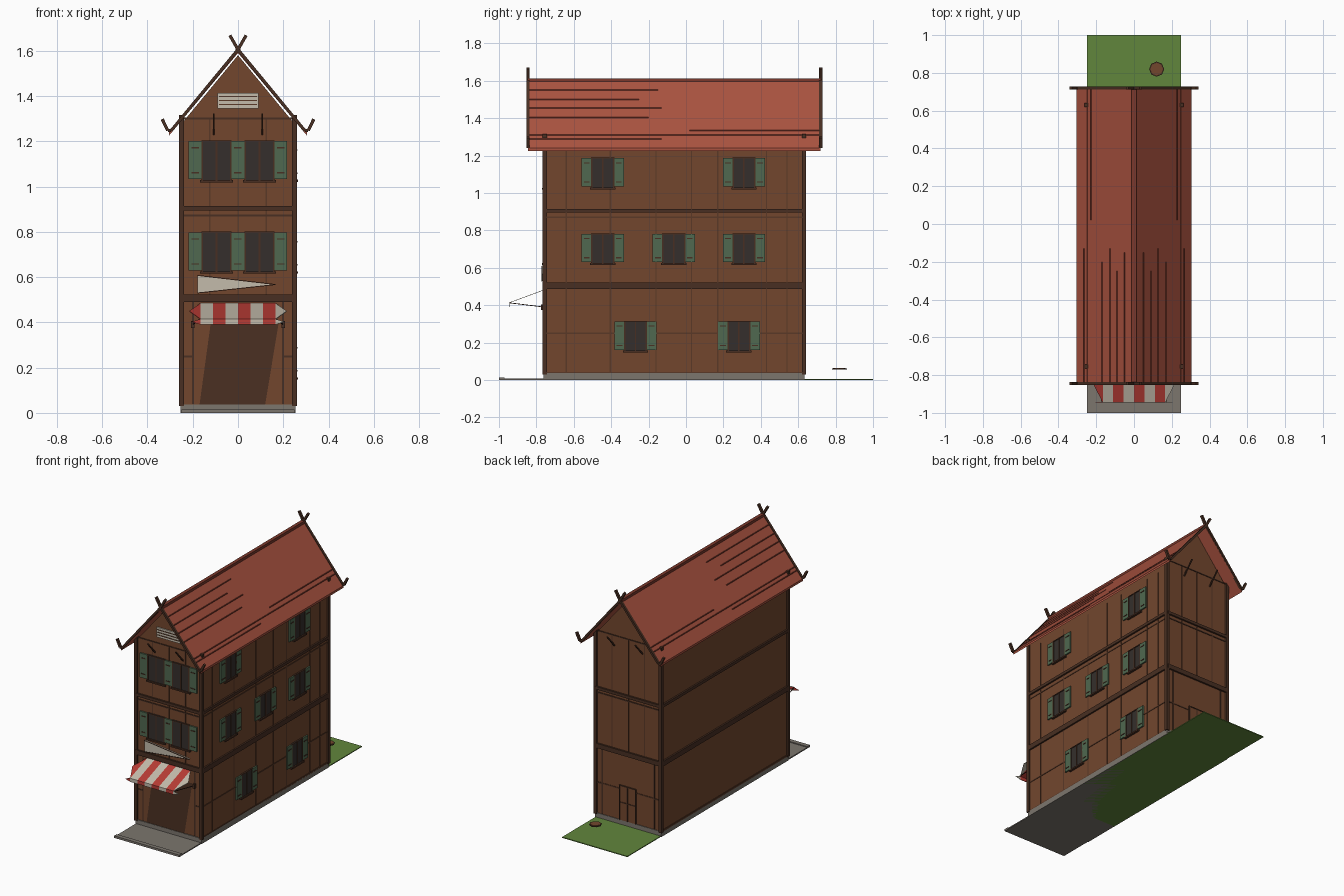
import bpy, bmesh, math
from mathutils import Vector, Matrix

if "Cube" in bpy.data.objects:
    bpy.data.objects.remove(bpy.data.objects["Cube"])

COLORS = {
    "wall": (0.17, 0.062, 0.027), "beam": (0.065, 0.028, 0.016), "roof": (0.40, 0.085, 0.05),
    "seam": (0.20, 0.04, 0.025), "shutter": (0.08, 0.14, 0.08), "pane": (0.035, 0.028, 0.025),
    "white": (0.55, 0.50, 0.41), "red": (0.48, 0.045, 0.035), "grass": (0.12, 0.24, 0.045),
    "stone": (0.20, 0.18, 0.155), "dark": (0.07, 0.03, 0.016), "line": (0.10, 0.04, 0.02)}
MATS = {}
for key, c in COLORS.items():
    MATS[key] = bpy.data.materials.new(key)
    MATS[key].diffuse_color = (*c, 1)
parts = {}  # (name, material) -> bmesh


def part(name, mat):
    return parts.setdefault((name, mat), bmesh.new())


def box(name, mat, lo, hi):
    size = [h - l for l, h in zip(lo, hi)]
    mid = [(h + l) / 2 for l, h in zip(lo, hi)]
    m = Matrix.Translation(mid) @ Matrix.Diagonal((*size, 1))
    bmesh.ops.create_cube(part(name, mat), size=1, matrix=m)


def bar(name, mat, p, q, w, h=None):
    p, q = Vector(p), Vector(q)
    d = q - p
    m = (Matrix.Translation((p + q) / 2) @ d.to_track_quat('Z', 'Y').to_matrix().to_4x4()
         @ Matrix.Diagonal((w, h or w, d.length, 1)))
    bmesh.ops.create_cube(part(name, mat), size=1, matrix=m)


def poly(name, mat, pts, depth=None):
    bm = part(name, mat)
    f = bm.faces.new([bm.verts.new(p) for p in pts])
    if depth:
        r = bmesh.ops.extrude_face_region(bm, geom=[f])
        bmesh.ops.translate(bm, vec=depth, verts=[v for v in r["geom"] if isinstance(v, bmesh.types.BMVert)])


YF, YB, X = -0.755, 0.63, 0.25          # wall planes
RF, RB, RX, RIDGE, EAVE = -0.845, 0.72, 0.305, 1.61, 1.24
SLOPE = (RIDGE - EAVE) / RX

# plot
box("pavement", "stone", (-X, -1, 0), (X, -0.5, 0.008))
box("kerb", "stone", (-X, -1, 0), (X, -0.97, 0.014))
box("lawn", "grass", (-X, -0.5, 0), (X, 1, 0.006))
box("foundation", "stone", (-X - .004, YF - .006, 0), (X + .004, YB + .004, 0.037))

# wall shell with gables
top = 1.58 - X * SLOPE
poly("walls", "wall", [(-X, YF, .035), (X, YF, .035), (X, YF, top), (0, YF, 1.58), (-X, YF, top)],
     (0, YB - YF, 0))

# corner posts, storey beams and rails
for s in (-1, 1):
    for y in (YF, YB):
        box("corner_posts", "beam", (s * X - .011, y - .011, .03), (s * X + .011, y + .011, 1.315))
    for lo, hi, t in ((.487, .522, .011), (.895, .915, .011)):
        xs = sorted((s * (X - .01), s * (X + t)))
        box("side_beams", "beam", (xs[0], YF, lo), (xs[1], YB, hi))
    xs = sorted((s * (X - .01), s * (X + .004)))
    box("side_rails", "line", (xs[0], YF, .030), (xs[1], YB, .042))
for z in (.25, .87):                     # right wall battens
    box("wall_lines", "line", (X, YF, z - .004), (X + .003, YB, z + .004))
for i, y in enumerate((-.64, -.405, -.16, .03, .17, .43, .54)):
    box("wall_lines", "line", (X, y - .003, .04), (X + .003, y + .003, 1.24))
for y, s in ((YF, -1), (YB, 1)):
    for lo, hi, t in ((.49, .522, .012), (.895, .915, .012), (.868, .876, .004), (1.297, 1.304, .004)):
        ys = sorted((y - s * .005, y + s * t))
        box("gable_beams", "beam", (-X, ys[0], lo), (X, ys[1], hi))
    ys = sorted((y, y + s * .003))
    for x in (-.125, 0, .125):
        box("gable_lines", "line", (x - .003, ys[0], .52), (x + .003, ys[1], 1.3))
    for sx in (-1, 1):                   # ground storey framing and eave struts
        xs = sorted((sx * .195, sx * .203))
        box("ground_frame", "beam", (xs[0], ys[0], .04), (xs[1], ys[1], .49))
        xs = sorted((sx * .195, sx * X))
        box("ground_frame", "beam", (xs[0], ys[0], .245), (xs[1], ys[1], .253))
        bar("gable_struts", "beam", (sx * .107, y, 1.23), (sx * .107, y + s * .08, 1.32), .008)
box("back_rail", "line", (-X, YB, .246), (X, YB + .003, .254))

# roof slopes with seams and ridge
for s in (-1, 1):
    poly("roof", "roof", [(0, RF, RIDGE), (s * RX, RF, EAVE), (s * RX, RF, EAVE - .015),
                          (0, RF, RIDGE - .02)], (0, RB - RF, 0))
    for z, y0, y1 in ((1.55, RF, -.15), (1.50, RF, -.25), (1.455, RF, -.13), (1.405, RF, -.2),
                      (1.335, .02, RB), (1.31, RF, RB), (1.29, RF, -.13)):
        x = s * (RIDGE - z) / SLOPE
        bar("roof_seams", "seam", (x, y0, z), (x, y1, z), .005)
box("ridge_cap", "seam", (-.012, RF, RIDGE - .016), (.012, RB, RIDGE + .003))

# bargeboards crossing above the ridge and curling up at the eaves
for y in (RF, RB):
    for s in (-1, 1):
        path = [(s * -.036, 1.668), (0, 1.605), (s * .295, 1.247), (s * .31, 1.247), (s * .335, 1.298)]
        for (a, b), (c, d) in zip(path, path[1:]):
            bar("bargeboards", "beam", (a, y, b), (c, y, d), .017, .014)


def window(c, z0, z1, hw, side, shutters=True):
    """Window on the right wall (side) or on the front wall, centred at c."""
    def slab(name, mat, a, b, lo, hi, t):
        if side:
            box(name, mat, (X - .005, a, lo), (X + t, b, hi))
        else:
            box(name, mat, (a, YF - t, lo), (b, YF + .005, hi))
    slab("window_panes", "pane", c - hw, c + hw, z0, z1, .006)
    for x in (c - hw, c, c + hw):
        slab("window_frames", "beam", x - .004, x + .004, z0, z1, .010)
    slab("window_frames", "beam", c - hw, c + hw, z1 - .006, z1, .010)
    slab("window_sills", "beam", c - hw - .01, c + hw + .01, z0 - .010, z0, .015)
    if shutters:
        for s in (-1, 1):
            a, b = sorted((c + s * hw, c + s * (hw + .055)))
            slab("shutters", "shutter", a, b, z0 + .005, z1 - .003, .010)
            for t in (.18, .82):
                z = z0 + (z1 - z0) * t
                slab("shutter_hinges", "beam", a + .012, b - .012, z - .003, z + .003, .013)


for c, z in ((-.445, 1.03), (.31, 1.03), (-.445, .625), (-.065, .625), (.31, .625), (-.27, .157), (.283, .157)):
    window(c, z, z + .16, .058, True)
for z in (.625, 1.028):
    for s in (-1, 1):
        window(s * .095, z, z + .176, .063, False, False)
    for a in (-.218, -.029, .160):
        box("shutters", "shutter", (a, YF - .010, z + .005), (a + .057, YF, z + .173))
        for t in (.03, .14):
            box("shutter_hinges", "beam", (a + .012, YF - .013, z + t), (a + .045, YF, z + t + .006))

# gable vent
box("vent", "white", (-.09, YF - .008, 1.345), (.09, YF, 1.413))
for z in (1.362, 1.380, 1.398):
    box("vent_slats", "line", (-.085, YF - .012, z - .002), (.085, YF, z + .002))

# shop entrance, wedge-shaped sign
poly("entrance", "dark", [(-.17, YF - .003, .036), (.12, YF - .003, .036), (.18, YF - .003, .40),
                          (-.12, YF - .003, .40)])
poly("sign", "white", [(-.178, YF - .016, .53), (.165, YF - .016, .567), (-.178, YF - .016, .607)],
     (0, .012, 0))
bar("sign_edge", "beam", (-.178, YF - .016, .53), (.165, YF - .016, .567), .004)
bar("sign_edge", "beam", (-.178, YF - .016, .607), (.165, YF - .016, .567), .004)

# striped awning with valance and arms
YA, W = -.945, .055
for i in range(6):
    x0 = (i - 3) * W
    x1, col = x0 + W, ("red" if i % 2 else "white")
    poly("awning_" + col, col, [(x0, YF, .485), (x0, YA, .415), (x1, YA, .415), (x1, YF, .485)], (0, 0, -.003))
    poly("awning_" + col, col, [(x0, YA, .415), (x0, YA, .39), (x1, YA, .39), (x1, YA, .415)], (0, .003, 0))
for s, col in ((-1, "red"), (1, "white")):
    e = s * 3 * W
    poly("awning_" + col, col, [(e, YF, .485), (e, YA, .415), (s * .215, -.85, .45)], (0, 0, -.003))
    poly("awning_" + col, col, [(e, YA, .415), (e, YA, .39), (s * .205, YA, .402)], (0, .003, 0))
    bar("awning_arms", "beam", (s * .2, YF, .39), (s * .17, YA, .413), .004)
    box("awning_mounts", "beam", (s * .2 - .008, YF - .02, .375), (s * .2 + .008, YF, .405))

# back door: raised boards and frame
box("back_door", "wall", (-.055, YB, .037), (.065, YB + .005, .275))
for x in (-.058, .005, .065):
    box("back_door_frame", "beam", (x - .003, YB, .037), (x + .003, YB + .008, .278))
for z in (.16, .275):
    box("back_door_frame", "beam", (-.058, YB, z - .003), (.065, YB + .008, z + .003))

# small round garden table top
for r, z, mat in ((.040, .060, "beam"), (.033, .063, "wall")):
    bmesh.ops.create_cone(part("garden_top", mat), cap_ends=True, segments=8, radius1=r, radius2=r,
                          depth=.005, matrix=Matrix.Translation((.12, .82, z)))

# turn the collected parts into objects
for (name, mat), bm in parts.items():
    bmesh.ops.recalc_face_normals(bm, faces=bm.faces)
    me = bpy.data.meshes.new(name)
    bm.to_mesh(me)
    bm.free()
    me.materials.append(MATS[mat])
    bpy.context.collection.objects.link(bpy.data.objects.new(name, me))

for m in bpy.data.materials:
    if m.users and not m.is_grease_pencil:
        m.use_nodes = True
        m.node_tree.nodes["Principled BSDF"].inputs["Base Color"].default_value = m.diffuse_color
